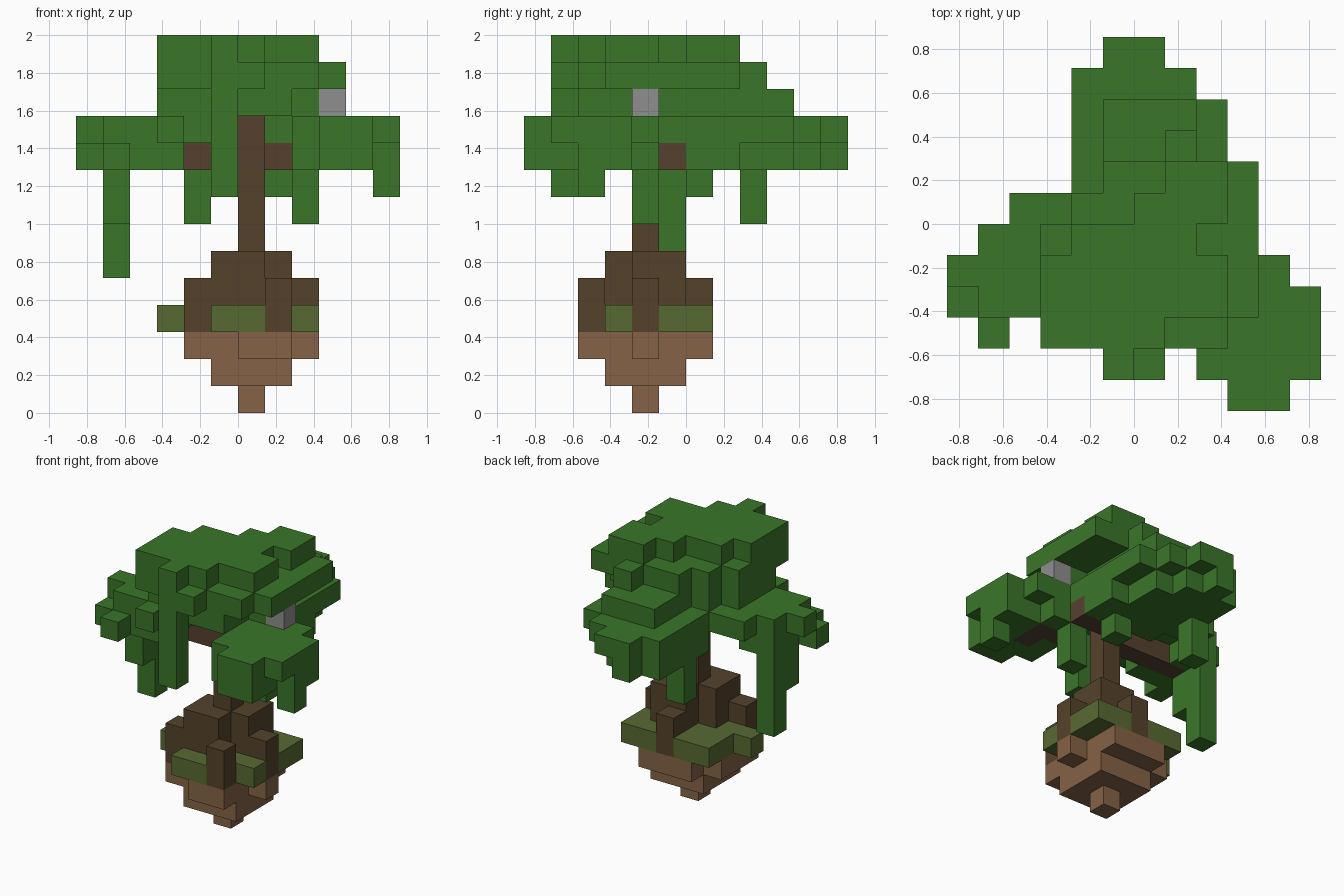
import bpy
import bmesh
from mathutils import Vector

cube = bpy.data.objects.get("Cube")
if cube:
    bpy.data.objects.remove(cube, do_unlink=True)

CELL = 1 / 7          # edge length of one block
parts = {}            # part name -> (material, set of blocks)
filled = set()        # every block used so far


def material(name, red, green, blue):
    mat = bpy.data.materials.new(name)
    mat.use_nodes = True
    colour = (red, green, blue, 1)
    mat.diffuse_color = colour
    shader = next(n for n in mat.node_tree.nodes if n.type == "BSDF_PRINCIPLED")
    shader.inputs["Base Color"].default_value = colour
    return mat


def span(value):
    """A single index or an inclusive (first, last) pair."""
    first, last = value if isinstance(value, tuple) else (value, value)
    return range(first, last + 1)


class Part:
    """Collects blocks; blocks that already belong to a part are kept there."""

    def __init__(self, name, mat):
        self.blocks = set()
        parts[name] = (mat, self.blocks)

    def box(self, x, y, z):
        for i in span(x):
            for j in span(y):
                for k in span(z):
                    if (i, j, k) not in filled:
                        filled.add((i, j, k))
                        self.blocks.add((i, j, k))


def build(name, mat, blocks):
    """Make the outer skin of a group of blocks."""
    bm = bmesh.new()
    for block in sorted(blocks):
        for axis in range(3):
            for side in (0, 1):
                step = [0, 0, 0]
                step[axis] = 2 * side - 1
                if tuple(b + s for b, s in zip(block, step)) in filled:
                    continue
                u, v = (axis + 1) % 3, (axis + 2) % 3
                corners = []
                for a, b in ((0, 0), (1, 0), (1, 1), (0, 1)):
                    p = Vector(block)
                    p[axis] += side
                    p[u] += a
                    p[v] += b
                    corners.append(bm.verts.new(p * CELL))
                bm.faces.new(corners if side else corners[::-1])
    bmesh.ops.remove_doubles(bm, verts=bm.verts, dist=CELL / 100)
    mesh = bpy.data.meshes.new(name)
    bm.to_mesh(mesh)
    bm.free()
    mesh.materials.append(mat)
    bpy.context.collection.objects.link(bpy.data.objects.new(name, mesh))


leaf = material("leaf green", .042, .180, .022)
bark = material("dark bark", .090, .055, .024)
limb = material("reddish bark", .094, .053, .028)
earth = material("brown earth", .238, .123, .063)
moss = material("moss green", .097, .143, .032)
grey = material("stone grey", .275, .275, .275)

# Trunk and the limbs that carry the boughs
trunk = Part("trunk", bark)
trunk.box(x=0, y=-2, z=(3, 8))
trunk_top = Part("trunk_top", limb)
trunk_top.box(x=0, y=-2, z=(9, 10))
limbs = Part("limbs", limb)
limbs.box(x=(-4, -1), y=-2, z=9)
limbs.box(x=(1, 2), y=-1, z=9)
limbs.box(x=(2, 3), y=-3, z=9)
limbs.box(x=3, y=-4, z=9)

# Stone caught in the crown
Part("stone", grey).box(x=3, y=-2, z=11)

# Roots: a ring of tall blocks with four outer prongs
roots = Part("roots", bark)
roots.box(x=(-1, 0), y=-3, z=(4, 5))
roots.box(x=1, y=(-2, -1), z=(4, 5))
roots.box(x=-1, y=-2, z=(4, 5))
roots.box(x=0, y=-1, z=(4, 5))
for x, y in ((-2, -3), (1, -4), (2, -2), (0, 0)):
    roots.box(x=x, y=y, z=(3, 4))

# Moss ledge
ledge = Part("moss_ledge", moss)
ledge.box(x=(-1, 1), y=(-4, 0), z=3)
ledge.box(x=-2, y=(-2, 0), z=3)
ledge.box(x=-3, y=-2, z=3)
ledge.box(x=2, y=-3, z=3)
ledge.box(x=2, y=(-1, 0), z=3)

# Tapering clump of earth
clump = Part("earth_clump", earth)
clump.box(x=0, y=-2, z=0)
clump.box(x=(-1, 1), y=(-3, -1), z=1)
clump.box(x=(-1, 1), y=(-3, 0), z=2)
clump.box(x=(0, 1), y=-4, z=2)
clump.box(x=-2, y=(-3, -1), z=2)
clump.box(x=2, y=-2, z=2)

# Crown, top layer
top = Part("crown_top", leaf)
top.box(x=-1, y=-5, z=13)
top.box(x=(-3, 0), y=-4, z=13)
top.box(x=(-3, 2), y=(-3, -2), z=13)
top.box(x=(-2, 1), y=-1, z=13)
top.box(x=(0, 2), y=0, z=13)
top.box(x=(1, 2), y=1, z=13)

# Crown, second layer
upper = Part("crown_upper", leaf)
upper.box(x=(-1, 0), y=-5, z=12)
upper.box(x=(-3, 2), y=-4, z=12)
upper.box(x=(-3, 3), y=(-3, -1), z=12)
upper.box(x=(-2, 3), y=0, z=12)
upper.box(x=(-1, 3), y=1, z=12)
upper.box(x=1, y=2, z=12)

# Crown, third layer
middle = Part("crown_middle", leaf)
middle.box(x=(-3, -1), y=(-3, -1), z=11)
middle.box(x=(0, 1), y=(-4, -3), z=11)
middle.box(x=(0, 1), y=(-2, -1), z=11)
middle.box(x=(-2, 1), y=0, z=11)
middle.box(x=(-1, 1), y=(1, 3), z=11)

# Crown, lower layers spreading to the back
lower = Part("crown_lower", leaf)
lower.box(x=(-3, -1), y=(-2, 0), z=10)
lower.box(x=-2, y=-3, z=10)
lower.box(x=(0, 2), y=(-1, 1), z=10)
lower.box(x=(-2, 2), y=(1, 3), z=10)
lower.box(x=(-2, 1), y=4, z=10)
lower.box(x=(-1, 0), y=5, z=10)
lower.box(x=(-1, 2), y=0, z=9)
lower.box(x=(-2, 2), y=1, z=9)
lower.box(x=(-2, 1), y=(2, 3), z=9)
lower.box(x=(-2, 0), y=4, z=9)
lower.box(x=-1, y=5, z=9)
lower.box(x=1, y=0, z=8)

# Bough on the -x side
side_bough = Part("side_bough", leaf)
side_bough.box(x=(-5, -3), y=(-3, -1), z=10)
side_bough.box(x=-3, y=-4, z=10)
side_bough.box(x=-4, y=0, z=10)
side_bough.box(x=-6, y=-2, z=10)
side_bough.box(x=-6, y=-3, z=9)
side_bough.box(x=-5, y=-4, z=9)
side_bough.box(x=(-5, -3), y=-3, z=9)
side_bough.box(x=(-5, -4), y=(-2, -1), z=9)

# Bough reaching to the front on the +x side
front_bough = Part("front_bough", leaf)
front_bough.box(x=(2, 5), y=(-5, -3), z=10)
front_bough.box(x=(3, 4), y=-6, z=(9, 10))
front_bough.box(x=(2, 4), y=-2, z=10)
front_bough.box(x=(2, 4), y=(-5, -4), z=9)
front_bough.box(x=(4, 5), y=-3, z=9)
front_bough.box(x=3, y=-2, z=9)
front_bough.box(x=5, y=-4, z=(8, 9))

# Hanging vines
vines = Part("vines", leaf)
vines.box(x=-1, y=-5, z=(8, 11))
vines.box(x=-1, y=-4, z=11)
vines.box(x=-5, y=-1, z=(5, 8))
vines.box(x=-5, y=-2, z=(7, 8))
vines.box(x=-2, y=2, z=(7, 8))
vines.box(x=2, y=-2, z=(7, 11))

for part_name, (mat, blocks) in parts.items():
    build(part_name, mat, blocks)
